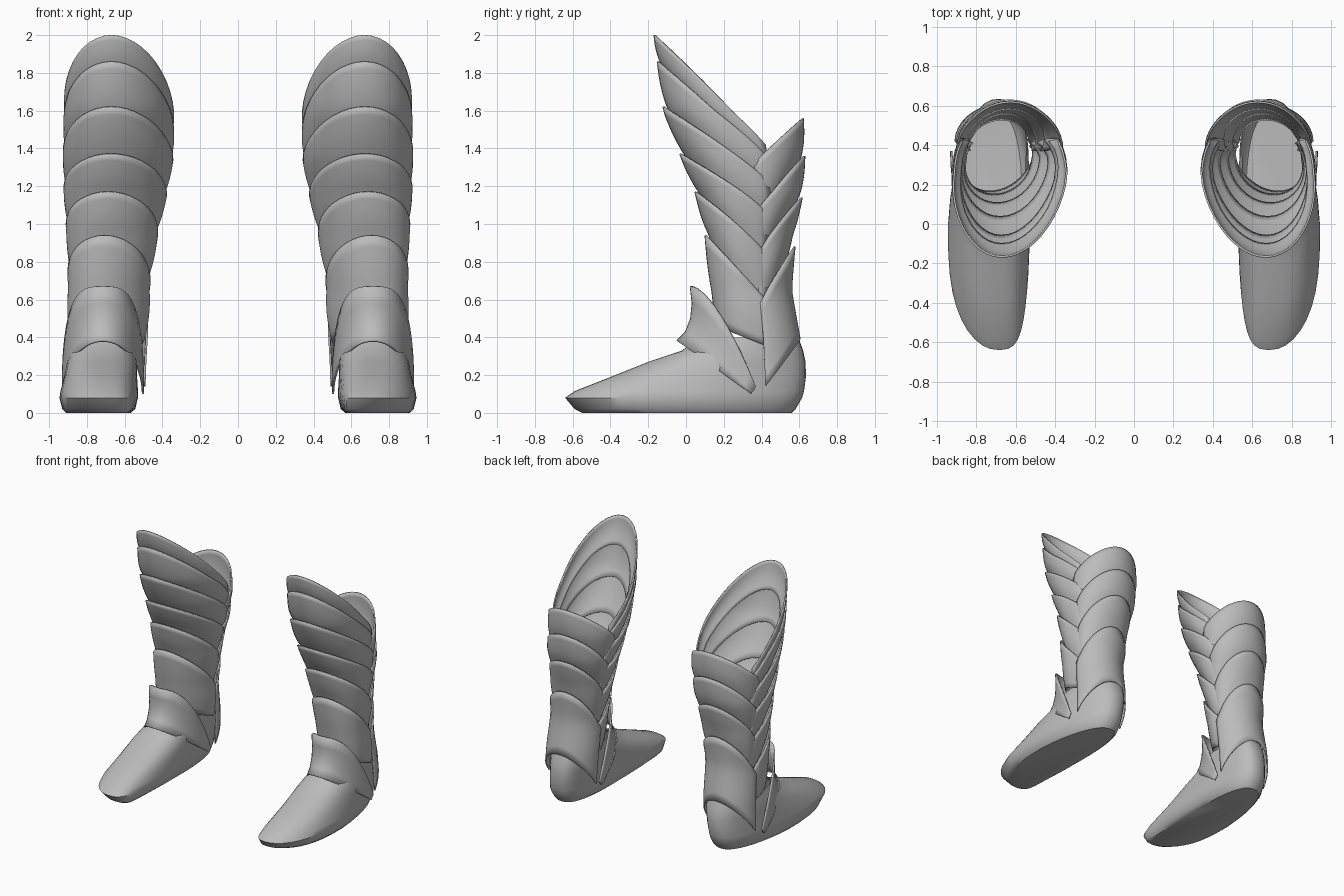
import bpy, bmesh, math

cube = bpy.data.objects.get("Cube")
if cube:
    bpy.data.objects.remove(cube)

steel = bpy.data.materials.new("plain_steel")
steel.use_nodes = True
GREY = (0.5, 0.5, 0.5, 1)
steel.diffuse_color = GREY
steel.node_tree.nodes["Principled BSDF"].inputs["Base Color"].default_value = GREY

# Leg envelope: height, front y, back y, inner x, outer x
LEG = [(0.15, .14, .62, .48, .92), (0.4, .14, .60, .475, .905), (0.65, .145, .55, .485, .875),
       (0.94, .12, .555, .44, .885), (1.16, .07, .60, .39, .90), (1.36, -.01, .61, .355, .905),
       (1.6, -.10, .60, .355, .90), (2.0, -.15, .62, .36, .89)]

# Foot outlines from sole to ankle: same columns
FOOT = [(0, -.55, .56, .57, .91), (.02, -.59, .58, .545, .93), (.08, -.64, .615, .53, .945),
        (.115, -.59, .625, .53, .94), (.19, -.40, .635, .535, .92), (.27, -.2, .633, .535, .905),
        (.33, -.02, .62, .54, .89), (.4, .06, .595, .55, .87)]


def envelope(z):
    z = min(max(z, LEG[0][0]), LEG[-1][0])
    for a, b in zip(LEG, LEG[1:]):
        if z <= b[0]:
            t = (z - a[0]) / (b[0] - a[0])
            return [p + (q - p) * t for p, q in zip(a, b)][1:]


def make_object(name, rows, side, closed=False, cap=False, thickness=0.0):
    """Skin rows of points into one smooth surface."""
    bm = bmesh.new()
    grid = [[bm.verts.new((side * x, y, z)) for x, y, z in row] for row in rows]
    n = len(grid[0])
    for a, b in zip(grid, grid[1:]):
        for i in range(n if closed else n - 1):
            j = (i + 1) % n
            quad = [a[i], a[j], b[j], b[i]]
            bm.faces.new(quad if side > 0 else quad[::-1])
    if cap:
        bm.faces.new(grid[0][::-1] if side > 0 else grid[0])
    mesh = bpy.data.meshes.new(name)
    bm.to_mesh(mesh)
    bm.free()
    mesh.materials.append(steel)
    obj = bpy.data.objects.new(name, mesh)
    bpy.context.collection.objects.link(obj)
    if thickness:
        mod = obj.modifiers.new("thickness", "SOLIDIFY")
        mod.thickness = thickness
        mod.offset = -1
    bpy.ops.object.select_all(action="DESELECT")
    obj.select_set(True)
    bpy.context.view_layer.objects.active = obj
    bpy.ops.object.shade_smooth_by_angle(angle=math.radians(40))
    return obj


def leg_plate(name, side, rim, hem, reach, back=False, segs=28, steps=8):
    """Half shell whose rim and hem run from a middle height to a side height."""
    limit = math.cos(math.radians(reach))
    rows = []
    for k in range(steps + 1):
        s = k / steps
        row = []
        for i in range(segs + 1):
            u = 2 * i / segs - 1
            phi = math.radians(reach) * u
            g = (math.cos(phi) - limit) / (1 - limit)
            top = rim[1] + (rim[0] - rim[1]) * g
            low = hem[1] + (hem[0] - hem[1]) * g
            z = top + (low - top) * s
            yf, yb, xi, xo = envelope(z)
            # flare at the rim, tuck at the side edges
            out = 0.022 - 0.04 * s + 0.014 * math.sin(s * math.pi) - 0.022 * abs(u) ** 6
            if back and hem[0] < 0.5:
                out = 0.02 * (1 - s) ** 2 + 0.006 - 0.012 * abs(u) ** 6
            turn = math.pi - phi if back else phi
            c = math.cos(turn)
            x = (xi + xo) / 2 + ((xo - xi) / 2 + out) * math.sin(turn) + 0.045 * max(c, 0)
            y = (yf + yb) / 2 - ((yb - yf) / 2 + out) * c
            row.append((x, y, z))
        rows.append(row if back else row[::1])
    if back:
        rows = [r[::-1] for r in rows]
    rows.reverse()
    return make_object(name, rows, side, thickness=0.01)


def foot(name, side, segs=40):
    rows = []
    for z, yf, yb, xi, xo in FOOT:
        row = []
        for i in range(segs):
            a = 2 * math.pi * i / segs
            c, s = math.cos(a), math.sin(a)
            cy = math.copysign(abs(c) ** 0.8, c)
            cx = math.copysign(abs(s) ** 0.8, s)
            heel, toe = max(-c, 0), max(c, 0)
            low = max(0, 1 - z / 0.25)
            x = (xi + xo) / 2 + (xo - xi) / 2 * cx * (1 - 0.12 * heel)
            x -= 0.04 * heel + 0.08 * low * toe ** 3
            row.append((x, (yf + yb) / 2 - (yb - yf) / 2 * cy, z))
        rows.append(row)
    return make_object(name, rows, side, closed=True, cap=True)


def ankle_guard(name, side, segs=28):
    # Front y, front z, side y, side z, droop power, from hem to rim
    lines = [(-.05, .385, .345, .10, 1.0), (-.005, .43, .35, .11, 1.1), (.022, .50, .36, .12, 1.25),
             (.03, .58, .365, .13, 1.45), (.02, .67, .37, .14, 1.6)]
    rows = []
    for yf, zf, ys, zs, power in lines:
        row = []
        for i in range(segs + 1):
            phi = math.pi * (i / segs - 0.5)
            t = 1 - math.cos(phi)
            row.append((.715 + .218 * math.sin(phi), yf + (ys - yf) * t, zf + (zs - zf) * t ** power))
        rows.append(row)
    return make_object(name, rows, side, thickness=0.012)


# Middle and side heights of each rim, top to bottom; the last entry is the final hem
FRONT = [(2.0, 1.42), (1.86, 1.36), (1.62, 1.22), (1.37, 1.05), (1.17, .84), (.94, .58), (.46, .34)]
BACK = [(1.56, 1.32), (1.36, 1.08), (1.14, .84), (.88, .58), (.39, .14)]

for label, side in (("left", 1), ("right", -1)):
    foot(label + "_foot", side)
    ankle_guard(label + "_ankle_guard", side)
    for part, rims, reach in (("shin", FRONT, 115), ("calf", BACK, 80)):
        for i, (rim, below) in enumerate(zip(rims, rims[1:])):
            last = i == len(rims) - 2
            lap = 0 if last else 0.07
            hem = (below[0] - lap, below[1] - lap)
            leg_plate(f"{label}_{part}_plate_{i + 1}", side, rim, hem, reach, part == "calf")
